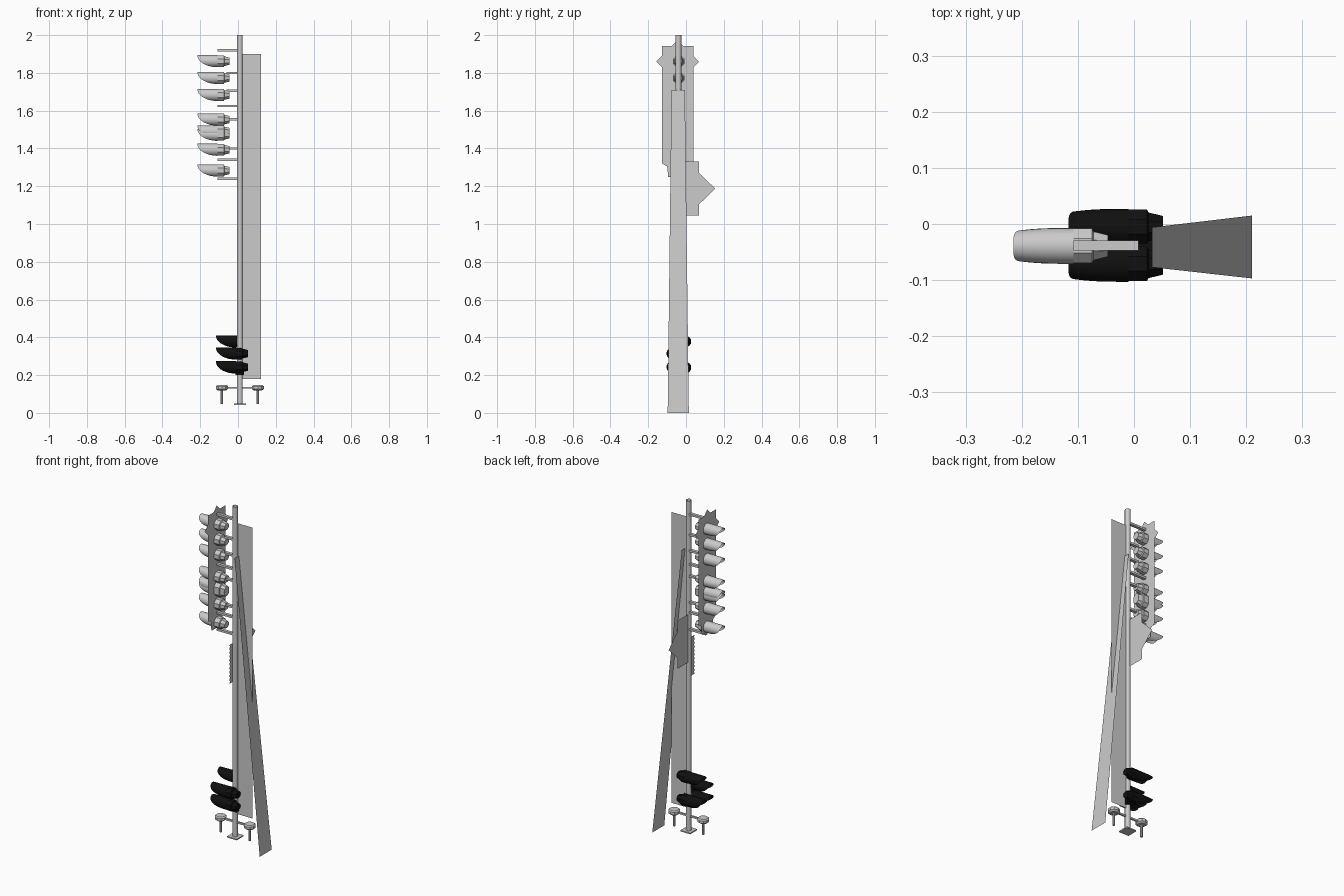
import bpy, math

cube = bpy.data.objects.get("Cube")
if cube:
    bpy.data.objects.remove(cube, do_unlink=True)


def material(name, value):
    m = bpy.data.materials.new(name)
    m.use_nodes = True
    col = (value, value, value, 1)
    m.diffuse_color = col
    m.node_tree.nodes["Principled BSDF"].inputs["Base Color"].default_value = col
    return m


GREY = material("light grey", 0.6)
BLACK = material("black", 0.005)
PX, PY = 0.01, -0.04  # mast axis


def mesh(name, verts, faces, mat, smooth=False):
    me = bpy.data.meshes.new(name)
    me.from_pydata(verts, [], faces)
    me.materials.append(mat)
    ob = bpy.data.objects.new(name, me)
    bpy.context.collection.objects.link(ob)
    if smooth:
        bpy.ops.object.select_all(action="DESELECT")
        ob.select_set(True)
        bpy.context.view_layer.objects.active = ob
        bpy.ops.object.shade_smooth_by_angle(angle=math.radians(40))
    return ob


def sheet(name, points, mat=GREY):
    return mesh(name, points, [tuple(range(len(points)))], mat)


def side_sheet(name, x, outline):
    return sheet(name, [(x, y, z) for y, z in outline])


def box(name, x0, x1, y0, y1, z0, z1, mat=GREY):
    v = [(x, y, z) for x in (x0, x1) for y in (y0, y1) for z in (z0, z1)]
    f = [(0, 1, 3, 2), (4, 6, 7, 5), (0, 4, 5, 1), (2, 3, 7, 6), (0, 2, 6, 4), (1, 5, 7, 3)]
    return mesh(name, v, f, mat)


def lathe(name, profile, sides, place, mat, caps=(True, True), smooth=False):
    """Rings of (radius, height), put in the world by place(u, v, height)."""
    v, f = [], []
    for r, h in profile:
        for i in range(sides):
            a = math.tau * (i + 0.5) / sides
            v.append(place(r * math.cos(a), r * math.sin(a), h))
    for k in range(len(profile) - 1):
        for i in range(sides):
            j = (i + 1) % sides
            f.append((k * sides + i, k * sides + j, (k + 1) * sides + j, (k + 1) * sides + i))
    if caps[0]:
        f.append(tuple(reversed(range(sides))))
    if caps[1]:
        f.append(tuple(range((len(profile) - 1) * sides, len(profile) * sides)))
    return mesh(name, v, f, mat, smooth)


def upright(cx, cy):
    return lambda u, v, h: (cx + u, cy + v, h)


def lamp(name, x, y, z, mat):
    """Housing behind x, hood reaching towards -x with a swept lower edge."""
    r = 0.032
    lathe(name + "_housing", [(r * 1.04, 0), (r * 1.04, 0.033), (r * 0.86, 0.036), (r * 0.65, 0.062)],
          8, lambda u, v, h: (x + h, y + u, z + v), mat)
    n, rings = 24, 5
    v, f = [], []
    for k in range(rings + 1):
        t = k / rings
        for i in range(n):
            a = math.tau * i / n
            drop = (1 - math.cos(a)) / 2
            reach = 0.107 * math.sqrt(max(0, 1 - drop * drop))
            rr = r * (1 - 0.13 * t ** 3)
            v.append((x - t * reach, y + rr * math.sin(a), z + r * math.cos(a)))
    for k in range(rings):
        for i in range(n):
            j = (i + 1) % n
            f.append((k * n + i, k * n + j, (k + 1) * n + j, (k + 1) * n + i))
    mesh(name + "_hood", v, f, mat, True)


# Mast and foot
lathe("mast", [(0.0155, 0.05), (0.0155, 2.0)], 12, upright(PX, PY), GREY, (True, False), True)
box("base_plate", PX - 0.032, PX + 0.032, PY - 0.032, PY + 0.032, 0.043, 0.05)

# Long flat sheets beside the mast
sheet("upright_sheet", [(0.022, -0.037, 0.18), (0.122, -0.037, 0.18),
                        (0.122, -0.037, 1.9), (0.022, -0.037, 1.9)])
sheet("leaning_sheet", [(0.21, -0.097, 0), (0.21, 0.015, 0),
                        (0.032, -0.006, 1.71), (0.032, -0.077, 1.71)])

# Backing sheets of the main signal
C, BX = -0.044, -0.108
star_half = [(0, 1.973), (0.03, 1.943), (0.083, 1.943), (0.083, 1.89),
             (0.113, 1.86), (0.083, 1.83), (0.083, 1.602)]
lower_half = [(0.083, 1.602), (0.083, 1.32), (0.056, 1.305), (0.05, 1.25)]
side_sheet("upper_backing", BX, [(C + y, z) for y, z in star_half] +
           [(C - y, z) for y, z in reversed(star_half[1:])])
side_sheet("lower_backing", BX, [(C + y, z) for y, z in lower_half] +
           [(C - y, z) for y, z in reversed(lower_half)])

# Pointed side sheet and toothed strip on the mast
side_sheet("pointed_sheet", 0.005, [(-0.04, 1.045), (0.07, 1.045), (0.07, 1.105),
                                    (0.155, 1.187), (0.07, 1.27), (0.07, 1.33), (-0.04, 1.33)])
teeth = [(-0.082 + 0.008 * (i % 2), 0.96 + i * 0.0115) for i in range(21)]
side_sheet("toothed_strip", 0.0, [(-0.045, 1.19), (-0.045, 0.96)] + teeth)

# Brackets from mast to signal
for i, z in enumerate((1.92, 1.625, 1.34, 1.24)):
    box("long_bracket_%d" % i, BX, 0.008, -0.047, -0.029, z - 0.006, z + 0.006)
for i, z in enumerate((1.8, 1.705, 1.555, 1.4)):
    box("short_bracket_%d" % i, -0.06, 0.0, -0.047, -0.029, z - 0.006, z + 0.006)

# Main lamps
for i, z in enumerate((1.862, 1.773, 1.683, 1.553, 1.49, 1.472, 1.393, 1.283)):
    lamp("main_lamp_%d" % i, BX, -0.039, z, GREY)

# Low black lamps
for i, (y, z) in enumerate(((-0.005, 0.378), (-0.071, 0.314), (-0.005, 0.24), (-0.071, 0.242))):
    lamp("low_lamp_%d" % i, -0.01, y, z, BLACK)
box("low_lamp_bracket", -0.012, 0.032, -0.06, -0.02, 0.2, 0.24, BLACK)

# Pair of small mushroom heads on stems
for side in (-1, 1):
    where = upright(PX + side * 0.095, PY)
    tag = "left" if side > 0 else "right"
    lathe(tag + "_head", [(0.022, 0.118), (0.033, 0.126), (0.033, 0.141), (0.026, 0.147)], 10, where, GREY)
    lathe(tag + "_stem", [(0.007, 0.047), (0.007, 0.12)], 8, where, GREY)
box("head_arm", PX - 0.09, PX + 0.09, PY - 0.005, PY + 0.005, 0.128, 0.138)
